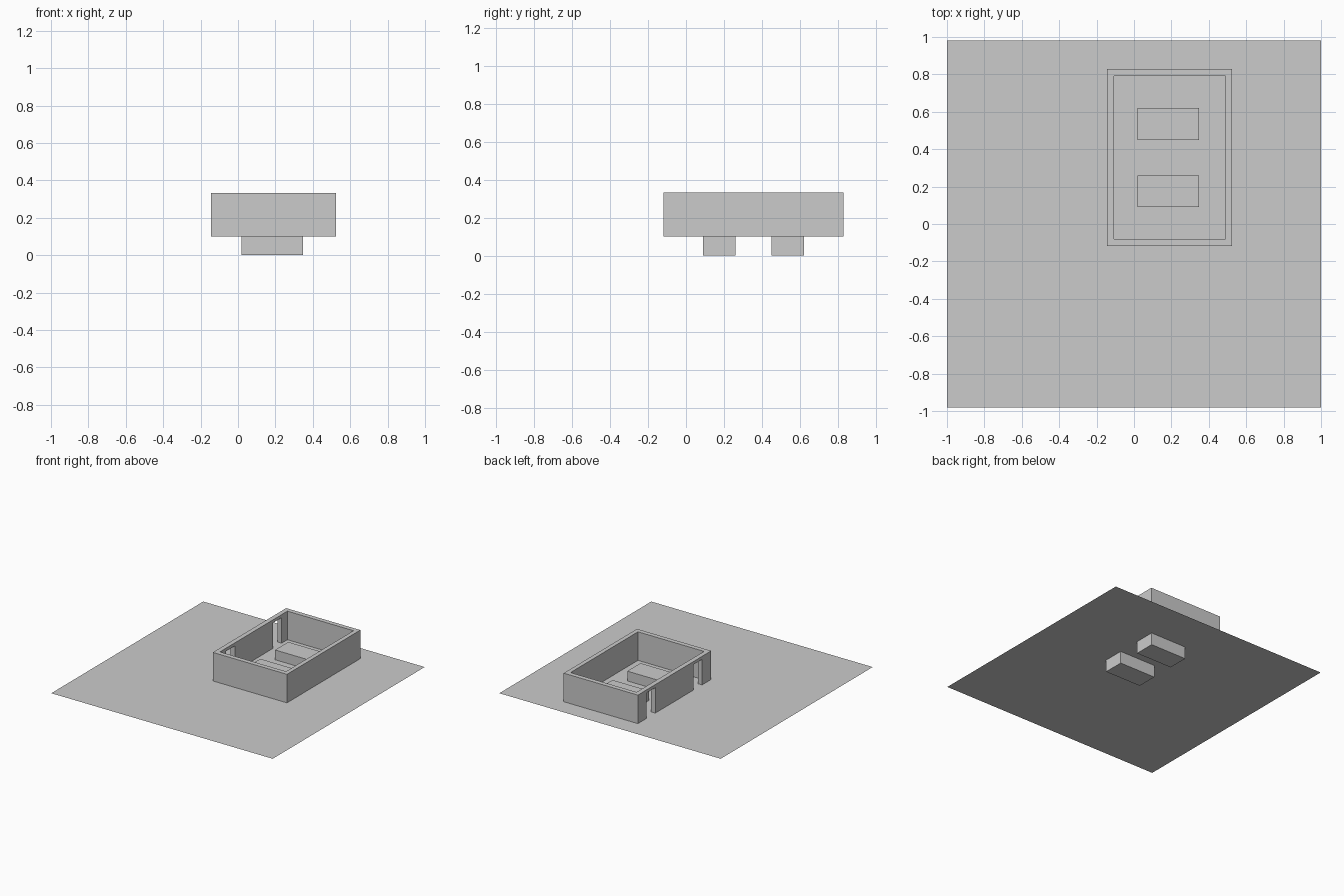
import bpy
from mathutils import Vector

if "Cube" in bpy.data.objects:
    bpy.data.objects.remove(bpy.data.objects["Cube"])

GROUND_Z = 0.10


def box(name, lo, hi):
    lo, hi = Vector(lo), Vector(hi)
    bpy.ops.mesh.primitive_cube_add(size=1, location=(lo + hi) / 2)
    ob = bpy.context.object
    ob.name = name
    ob.scale = hi - lo
    bpy.ops.object.transform_apply(location=False, rotation=False, scale=True)
    return ob


def cut(target, cutter):
    mod = target.modifiers.new("cut", 'BOOLEAN')
    mod.operation = 'DIFFERENCE'
    mod.solver = 'EXACT'
    mod.object = cutter
    bpy.context.view_layer.objects.active = target
    bpy.ops.object.modifier_apply(modifier=mod.name)
    bpy.data.objects.remove(cutter, do_unlink=True)


# Thin ground sheet
bpy.ops.mesh.primitive_plane_add(size=2, location=(0, 0, GROUND_Z))
ground = bpy.context.object
ground.name = "ground_sheet"
ground.scale = (1, 0.98, 1)
bpy.ops.object.transform_apply(location=False, rotation=False, scale=True)

# Enclosure: open-topped rectangular wall
walls = box("enclosure_walls", (-0.145, -0.118, GROUND_Z), (0.525, 0.828, 0.333))
cut(walls, box("room_cutter", (-0.107, -0.08, -0.1), (0.49, 0.79, 0.5)))

# Two doorways through the left wall, leaving a thin lintel
for y in (0.0, 0.603):
    cut(walls, box("door_cutter", (-0.2, y, -0.1), (-0.05, y + 0.112, 0.308)))

# Two blocks that pass through the ground sheet
for i, y in enumerate((0.09, 0.45)):
    box(f"floor_block_{i + 1}", (0.02, y, 0.0), (0.348, y + 0.17, 0.18))
